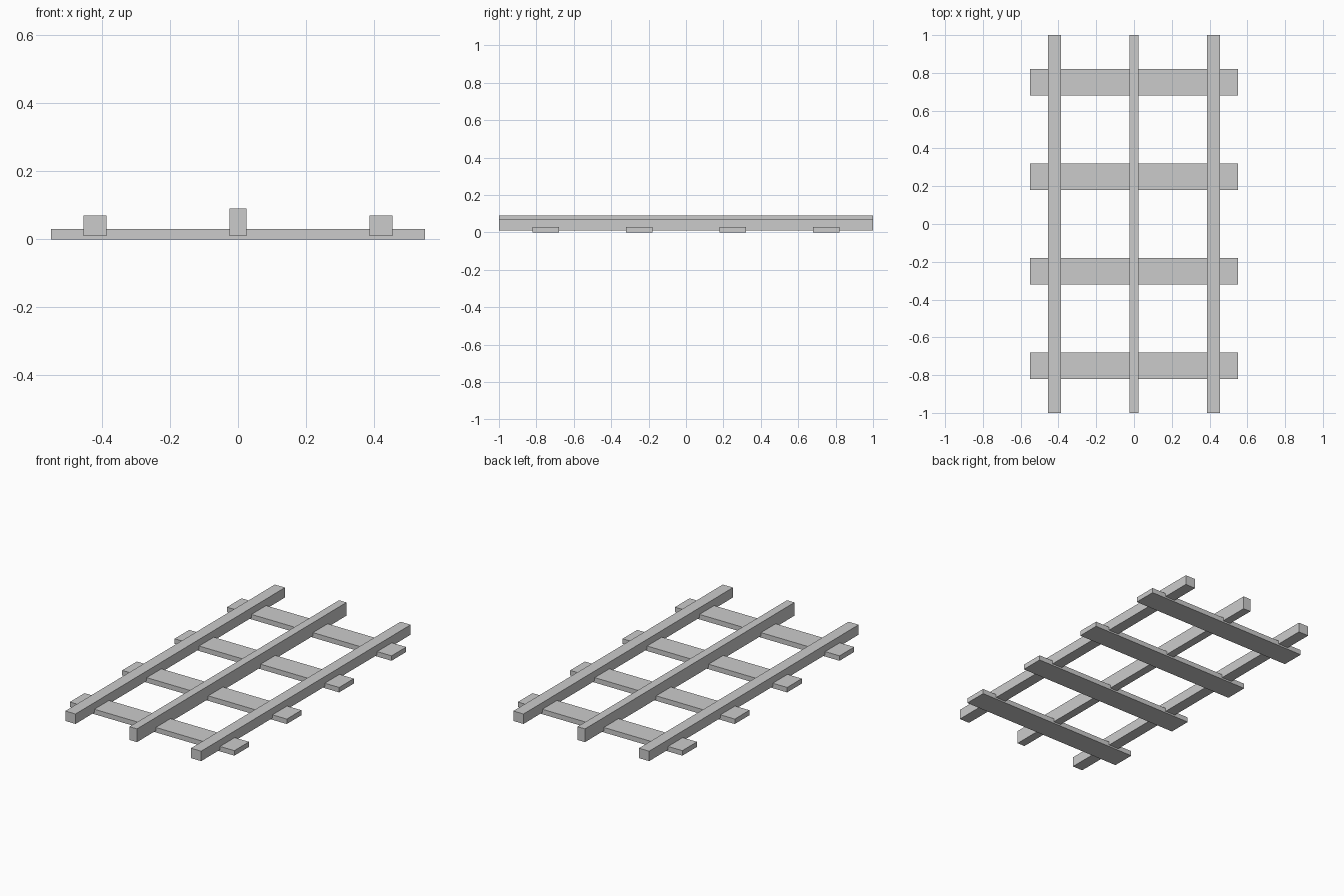
import bpy

if "Cube" in bpy.data.objects:
    bpy.data.objects.remove(bpy.data.objects["Cube"])

grey = bpy.data.materials.new("light_grey")
grey.diffuse_color = (0.6, 0.6, 0.6, 1)
grey.use_nodes = True
grey.node_tree.nodes["Principled BSDF"].inputs["Base Color"].default_value = grey.diffuse_color


def box(name, x, y, z0, z1, width, length):
    """Flat-sided beam centred on x, y and spanning z0 to z1."""
    bpy.ops.mesh.primitive_cube_add(size=1, location=(x, y, (z0 + z1) / 2))
    ob = bpy.context.object
    ob.name = name
    ob.scale = (width, length, z1 - z0)
    bpy.ops.object.transform_apply(location=False, rotation=False, scale=True)
    ob.data.materials.append(grey)


# Cross sleepers
for i in range(4):
    box(f"sleeper_{i + 1}", 0, -0.75 + 0.5 * i, 0, 0.03, 1.1, 0.14)

# Outer running rails
for side, x in (("left", -0.42), ("right", 0.42)):
    box(f"{side}_rail", x, 0, 0.01, 0.07, 0.068, 2)

# Taller, narrower centre rail
box("centre_rail", 0, 0, 0.01, 0.09, 0.05, 2)
